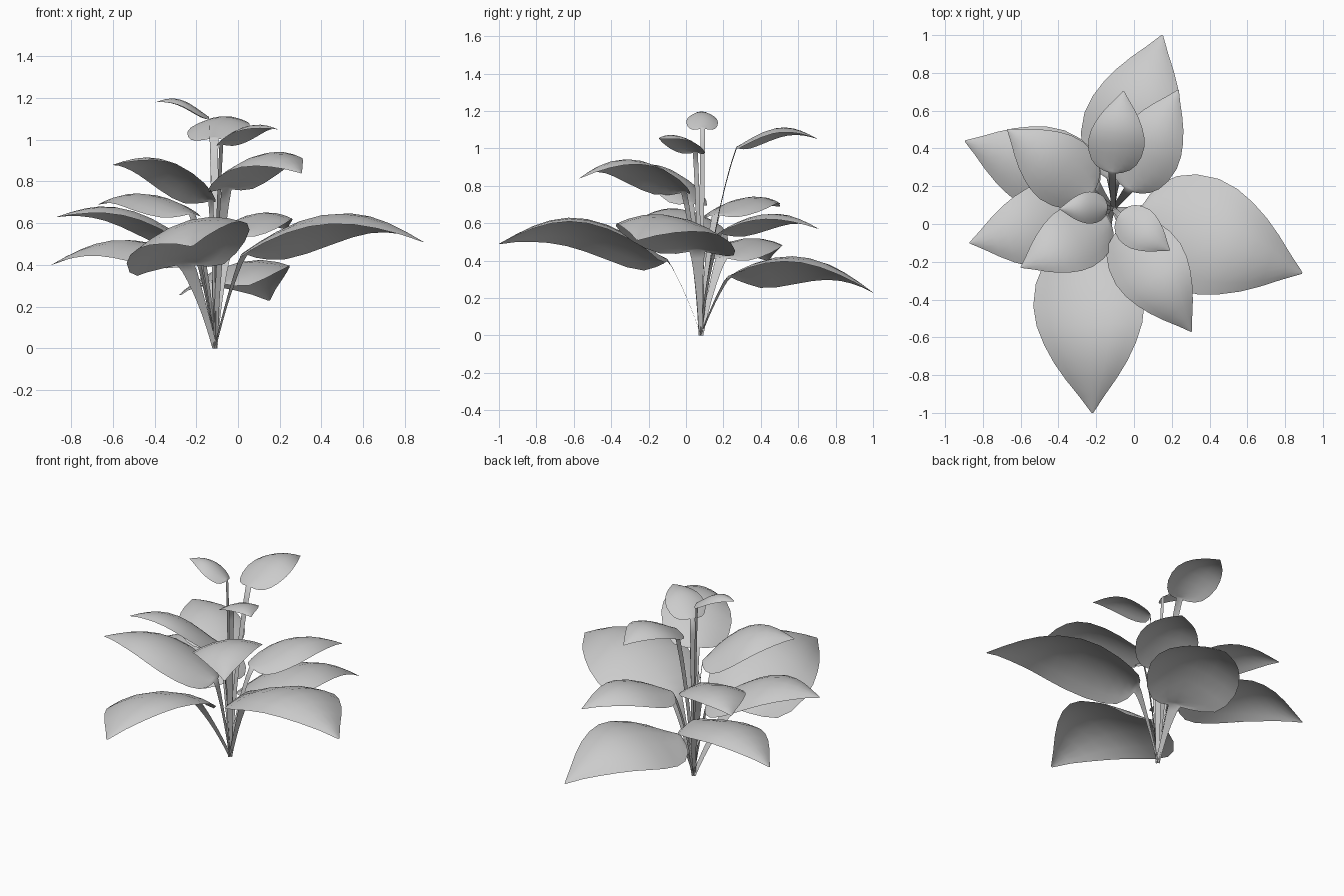
import bpy, bmesh
from math import radians, sin, cos, pi
from mathutils import Vector

if "Cube" in bpy.data.objects:
    bpy.data.objects.remove(bpy.data.objects["Cube"])

ROOT = Vector((-0.11, 0.08, 0.0))
# blade outline: position along the spine, share of half width
OUTLINE = [(0, .14), (.02, .36), (.06, .60), (.13, .80), (.23, .94), (.36, 1),
           (.48, .95), (.59, .83), (.70, .66), (.80, .46), (.90, .23), (1, .015)]
ACROSS = [-1, -.75, -.4, 0, .4, .75, 1]
STEM_STEPS = 8


def leaf(name, base, tip, half, arch, roll, droop=.28):
    """One sheet: ribbon stalk from the root, then an arched, drooping blade."""
    base, tip = Vector(base), Vector(tip)
    axis = tip - base
    side = Vector((-axis.y, axis.x, 0)).normalized()
    out = base - ROOT
    k = .46 if base.z < .52 else .3      # low stalks run straighter
    ctrl = ROOT + Vector((out.x * k, out.y * k, out.z * .6))
    rows = []
    # stalk rows
    for i in range(STEM_STEPS):
        t = i / STEM_STEPS
        p = ROOT * (1 - t) ** 2 + ctrl * 2 * t * (1 - t) + base * t * t
        w = .013 + (.14 * half - .013) * t ** 2
        rows.append([p + side * w * u for u in ACROSS])
    # blade rows
    a = radians(roll)
    for t, share in OUTLINE:
        p = base + axis * t + Vector((0, 0, arch * sin(pi * t ** 1.12)))
        w = half * share
        r = a * min(1, t / .15)
        tilted = side * cos(r) + Vector((0, 0, sin(r)))
        rows.append([p + tilted * w * u - Vector((0, 0, droop * w * u * u))
                     for u in ACROSS])
    bm = bmesh.new()
    grid = [[bm.verts.new(v) for v in row] for row in rows]
    for r0, r1 in zip(grid, grid[1:]):
        for i in range(len(ACROSS) - 1):
            f = bm.faces.new((r0[i], r1[i], r1[i + 1], r0[i + 1]))
            f.smooth = True
    # tops of the blades face up
    bm.normal_update()
    if sum(f.normal.z * f.calc_area() for f in bm.faces) < 0:
        bmesh.ops.reverse_faces(bm, faces=bm.faces[:])
    me = bpy.data.meshes.new(name)
    bm.to_mesh(me)
    bm.free()
    ob = bpy.data.objects.new(name, me)
    bpy.context.collection.objects.link(ob)


# lower leaves
leaf("leaf_right_large", (.03, .06, .46), (.89, -.26, .51), .315, .16, -5)
leaf("leaf_front_large", (-.25, -.10, .41), (-.22, -1.0, .49), .305, .16, 15)
leaf("leaf_back_large", (-.11, .23, .32), (.15, 1.0, .23), .265, .14, -12)
leaf("leaf_left_back_low", (-.19, .19, .42), (-.895, .44, .40), .23, .11, -6)
# middle leaves
leaf("leaf_left_mid", (-.19, .05, .48), (-.87, -.10, .63), .23, .11, 4)
leaf("leaf_left_back_mid", (-.22, .16, .65), (-.67, .50, .69), .19, .07, -3)
leaf("leaf_back_mid", (-.03, .18, .55), (.235, .71, .57), .18, .09, -5)
leaf("leaf_front_right_upper", (-.055, -.01, .77), (.305, -.57, .84), .205, .13, 8)
leaf("leaf_left_upper", (-.13, .02, .71), (-.60, -.23, .88), .18, .095, 12)
# top leaves
leaf("leaf_back_top", (-.115, .27, 1.01), (-.055, .705, 1.05), .15, .08, -4)
leaf("leaf_right_top", (-.08, .05, .98), (.19, -.14, 1.05), .115, .05, -2)
leaf("leaf_left_top", (-.14, .09, 1.11), (-.395, .08, 1.18), .085, .045, 0, .4)
